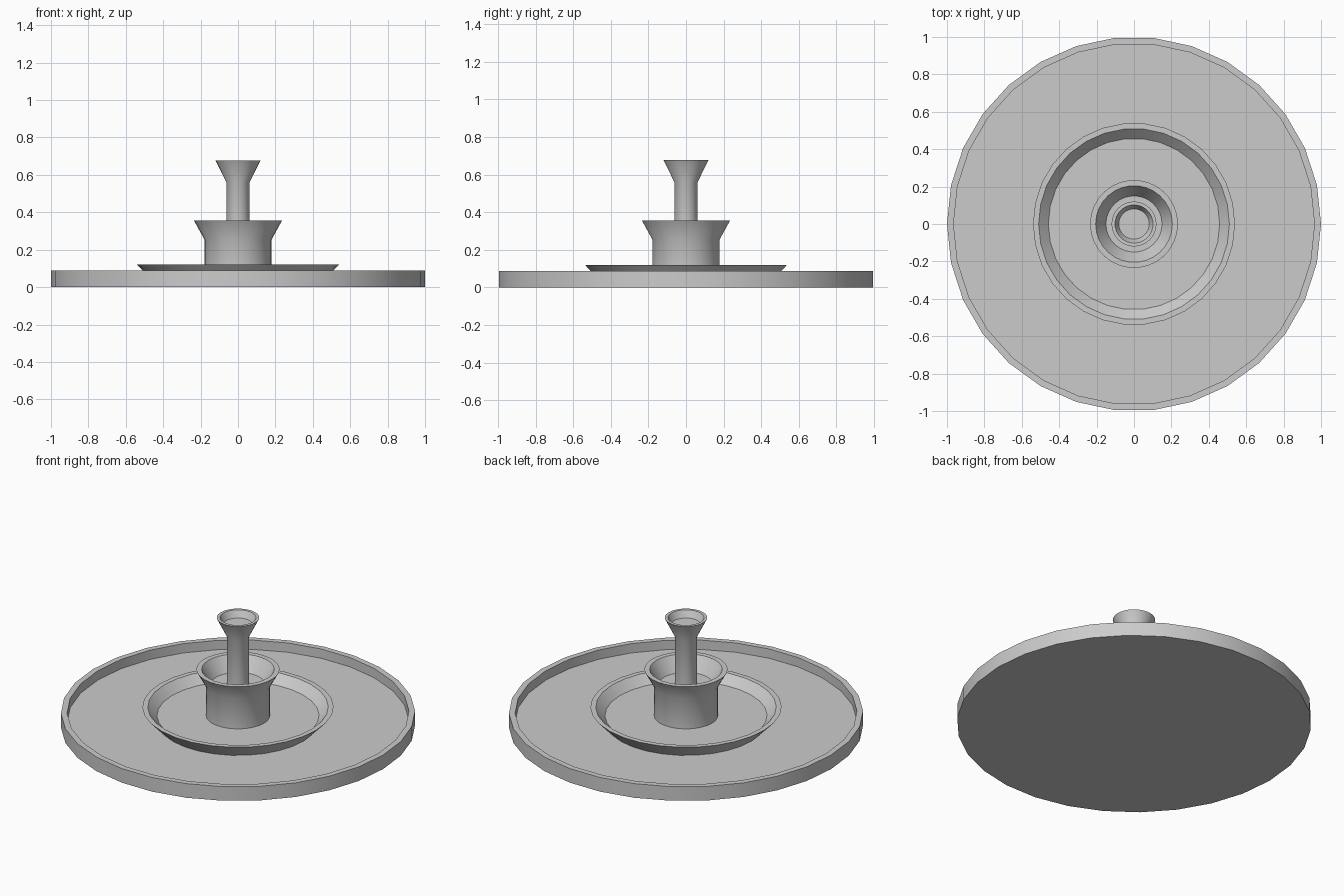
import bpy, bmesh
from math import cos, sin, pi, radians

if "Cube" in bpy.data.objects:
    bpy.data.objects.remove(bpy.data.objects["Cube"])

SIDES = 30


def lathe(name, profile, cap_start=False, cap_end=False):
    """Revolve (radius, height) points, listed from outside bottom to inside, around z."""
    bm = bmesh.new()
    rings = [[bm.verts.new((r * cos(2 * pi * i / SIDES), r * sin(2 * pi * i / SIDES), z))
              for i in range(SIDES)] for r, z in profile]
    for a, b in zip(rings, rings[1:]):
        for i in range(SIDES):
            j = (i + 1) % SIDES
            bm.faces.new((a[i], a[j], b[j], b[i]))
    if cap_start:
        bm.faces.new(rings[0][::-1])
    if cap_end:
        bm.faces.new(rings[-1])
    mesh = bpy.data.meshes.new(name)
    bm.to_mesh(mesh)
    bm.free()
    obj = bpy.data.objects.new(name, mesh)
    bpy.context.collection.objects.link(obj)
    bpy.ops.object.select_all(action='DESELECT')
    obj.select_set(True)
    bpy.context.view_layer.objects.active = obj
    bpy.ops.object.shade_smooth_by_angle(angle=radians(30))
    return obj


# Each tier's floor stops where the next tier rises from it
# Wide ground basin with low rim
lathe("ground_basin", [(1, 0), (1, 0.088), (0.965, 0.088), (0.965, 0.03), (0.455, 0.03)],
      cap_start=True)

# Shallow flared lower bowl
lathe("lower_bowl", [(0.455, 0.03), (0.54, 0.12), (0.51, 0.12), (0.458, 0.067), (0.18, 0.067)])

# Thick pedestal opening into the middle bowl
lathe("middle_bowl", [(0.18, 0.067), (0.18, 0.255), (0.235, 0.355), (0.205, 0.355),
                      (0.15, 0.265), (0.062, 0.265)])

# Slim stem with the top cup
lathe("top_cup", [(0.062, 0.265), (0.062, 0.56), (0.12, 0.677), (0.102, 0.677), (0.081, 0.636)],
      cap_end=True)
